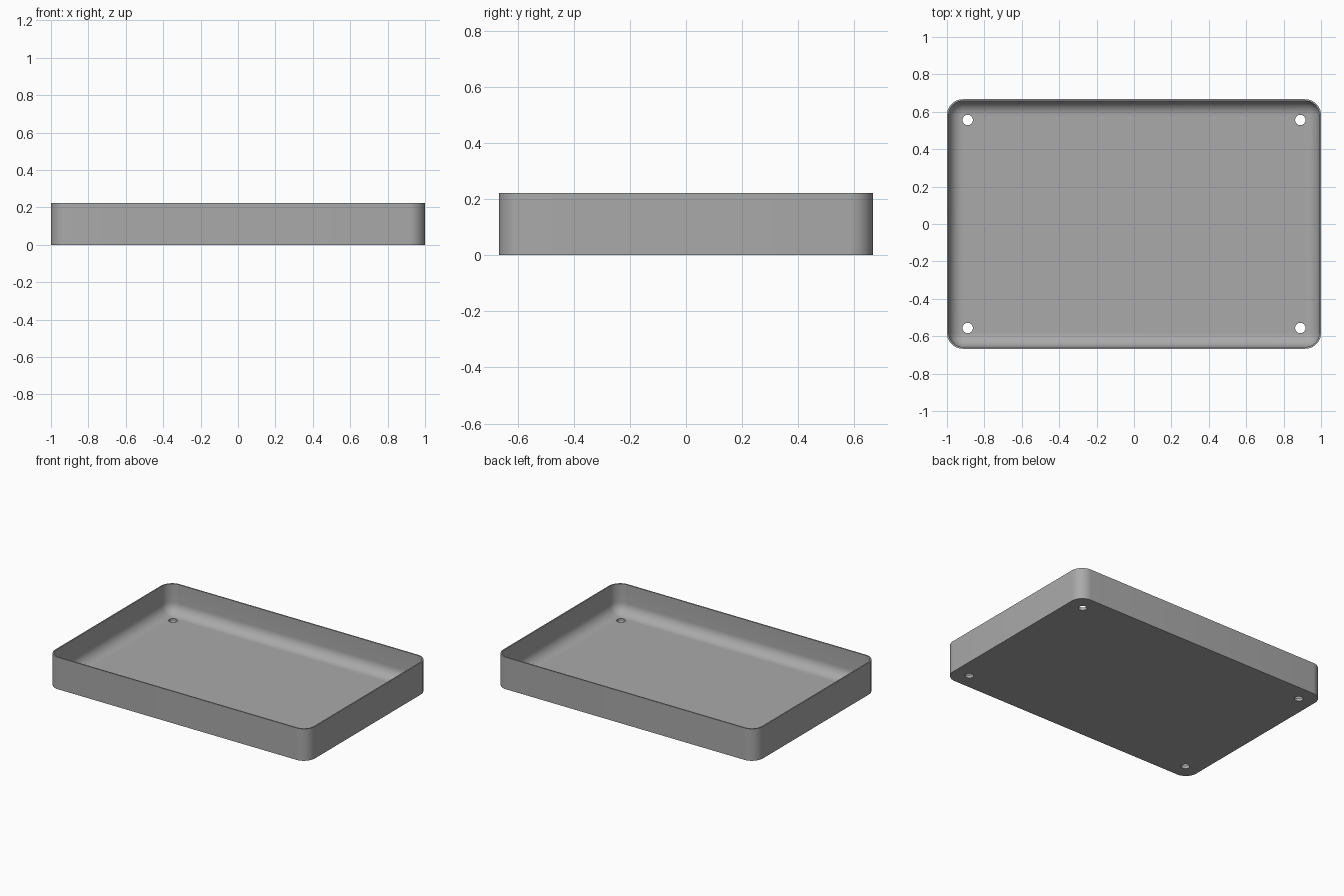
import bpy, bmesh, math

cube = bpy.data.objects.get("Cube")
if cube:
    bpy.data.objects.remove(cube, do_unlink=True)

HALF_X, HALF_Y, HEIGHT = 1.0, 0.667, 0.222
CORNER, WALL, FLOOR = 0.085, 0.009, 0.02
FILLET = CORNER - WALL - 0.002
ARC_STEPS = 10

grey = bpy.data.materials.new("plain grey")
grey.use_nodes = True
colour = (0.4, 0.4, 0.4, 1)
grey.diffuse_color = colour
grey.node_tree.nodes["Principled BSDF"].inputs["Base Color"].default_value = colour


def rounded_ring(bm, inset, z):
    """Ring of vertices following a rounded rectangle."""
    radius = CORNER - inset
    ring = []
    for quarter, (sx, sy) in enumerate([(1, 1), (-1, 1), (-1, -1), (1, -1)]):
        for i in range(ARC_STEPS + 1):
            a = (quarter + i / ARC_STEPS) * math.pi / 2
            ring.append(bm.verts.new((sx * (HALF_X - CORNER) + radius * math.cos(a),
                                      sy * (HALF_Y - CORNER) + radius * math.sin(a), z)))
    return ring


# Wall profile as (inset, height): outside, rim, then the curve down to the floor
profile = [(0, 0), (0, HEIGHT), (WALL, HEIGHT)]
for i in range(ARC_STEPS + 1):
    a = i / ARC_STEPS * math.pi / 2
    profile.append((WALL + FILLET * (1 - math.cos(a)),
                    FLOOR + FILLET * (1 - math.sin(a))))

# Tray shell
bm = bmesh.new()
rings = [rounded_ring(bm, *point) for point in profile]
for low, high in zip(rings, rings[1:]):
    for i in range(len(low)):
        j = (i + 1) % len(low)
        bm.faces.new((low[i], low[j], high[j], high[i]))
bm.faces.new(rings[0][::-1])
bm.faces.new(rings[-1])
bmesh.ops.recalc_face_normals(bm, faces=bm.faces)
mesh = bpy.data.meshes.new("tray")
bm.to_mesh(mesh)
bm.free()
mesh.materials.append(grey)
tray = bpy.data.objects.new("tray", mesh)
bpy.context.collection.objects.link(tray)

# Screw holes in the four corners
cutters = []
for sx in (-1, 1):
    for sy in (-1, 1):
        bpy.ops.mesh.primitive_cylinder_add(vertices=16, radius=0.028, depth=0.2,
                                            location=(sx * 0.889, sy * 0.556, 0))
        cutter = bpy.context.object
        cutter.name = "hole_cutter"
        cutter.hide_render = True
        cutter.data.materials.append(grey)
        cutters.append(cutter)
        cut = tray.modifiers.new("screw_hole", 'BOOLEAN')
        cut.operation = 'DIFFERENCE'
        cut.solver = 'EXACT'
        cut.object = cutter

bpy.ops.object.select_all(action='DESELECT')
tray.select_set(True)
bpy.context.view_layer.objects.active = tray
for name in [m.name for m in tray.modifiers]:
    bpy.ops.object.modifier_apply(modifier=name)
for cutter in cutters:
    bpy.data.objects.remove(cutter, do_unlink=True)
bpy.ops.object.shade_smooth_by_angle(angle=math.radians(35))
